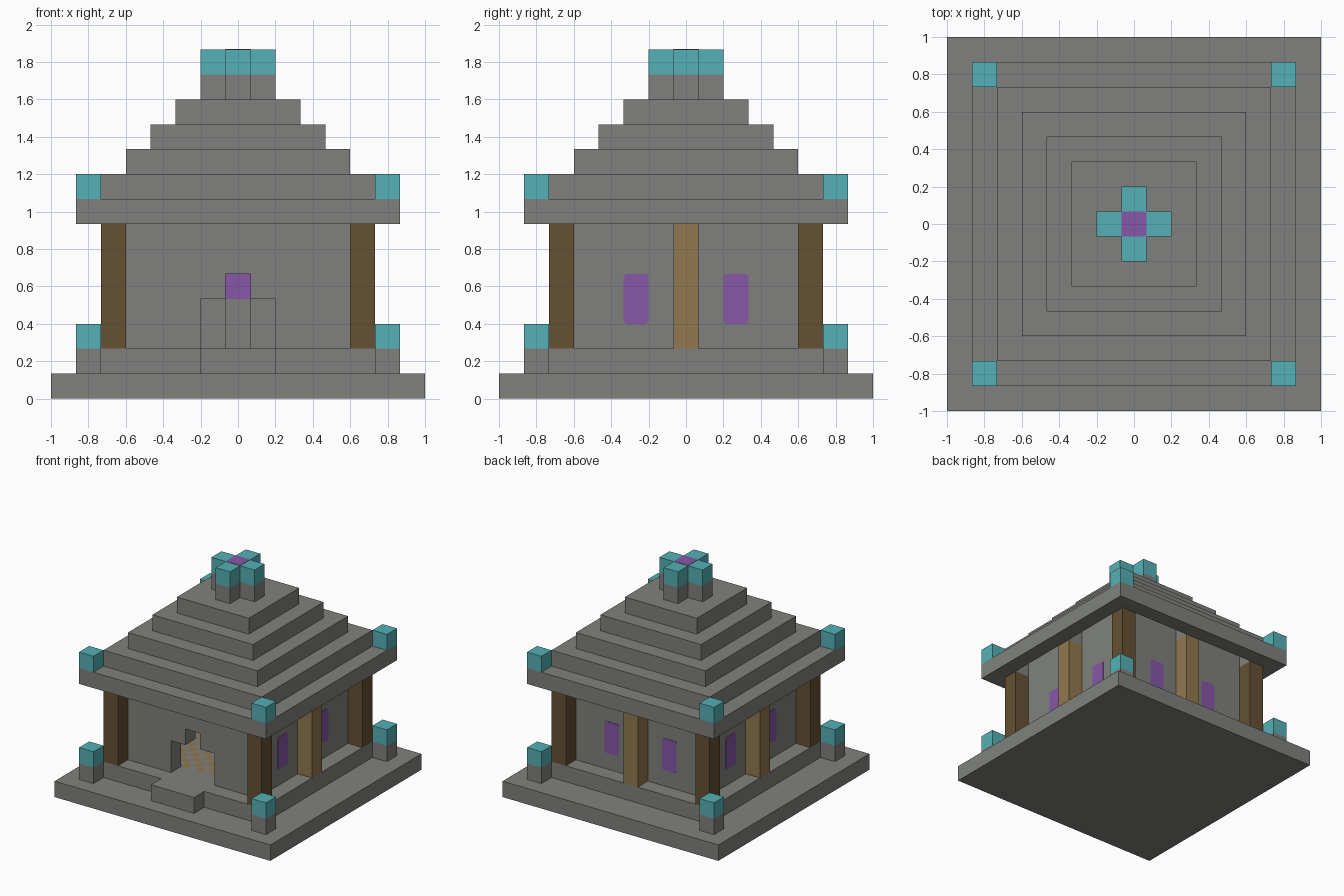
import bpy
import bmesh

default = bpy.data.objects.get("Cube")
if default:
    bpy.data.objects.remove(default)

U = 2 / 15  # one building block


def material(name, r, g, b):
    m = bpy.data.materials.new(name)
    m.use_nodes = True
    m.diffuse_color = (r, g, b, 1)
    bsdf = next(n for n in m.node_tree.nodes if n.type == 'BSDF_PRINCIPLED')
    bsdf.inputs["Base Color"].default_value = (r, g, b, 1)
    bsdf.inputs["Roughness"].default_value = 0.9
    return m


stone = material("grey stone", 0.216, 0.222, 0.205)
teal = material("teal copper", 0.09, 0.44, 0.465)
purple = material("purple glass", 0.24, 0.095, 0.385)
dark_wood = material("dark wood", 0.130, 0.082, 0.033)
light_wood = material("light wood", 0.285, 0.188, 0.077)


def finish(name, bm, *mats):
    bmesh.ops.recalc_face_normals(bm, faces=bm.faces)
    mesh = bpy.data.meshes.new(name)
    bm.to_mesh(mesh)
    bm.free()
    for m in mats:
        mesh.materials.append(m)
    obj = bpy.data.objects.new(name, mesh)
    bpy.context.collection.objects.link(obj)
    return obj


def box(name, x, y, z, mat):
    """Box from (low, high) ranges given in blocks."""
    bm = bmesh.new()
    bmesh.ops.create_cube(bm, size=1)
    for v in bm.verts:
        v.co = [U * (r[0] + r[1]) / 2 + c * U * (r[1] - r[0])
                for r, c in zip((x, y, z), v.co)]
    return finish(name, bm, mat)


def tier(name, half, z, height=1, mat=stone):
    return box(name, (-half, half), (-half, half), (z, z + height), mat)


def prism(name, outline, depth, place, mat):
    """Extrude a flat outline; place maps (a, b, d) blocks to x, y, z."""
    bm = bmesh.new()
    loops = [[bm.verts.new([U * c for c in place(a, b, d)]) for a, b in outline]
             for d in depth]
    bm.faces.new(loops[0])
    bm.faces.new(loops[1])
    for i in range(len(outline)):
        j = (i + 1) % len(outline)
        bm.faces.new((loops[0][i], loops[0][j], loops[1][j], loops[1][i]))
    return finish(name, bm, mat)


def clipped(a0, a1, b0, b1, c=0.1):
    """Rectangle with small clipped corners."""
    return [(a0 + c, b0), (a1 - c, b0), (a1, b0 + c), (a1, b1 - c),
            (a1 - c, b1), (a0 + c, b1), (a0, b1 - c), (a0, b0 + c)]


# Foundation, platform and entrance step
tier("foundation", 7.5, 0)
tier("platform", 5.5, 1)
box("entrance_step", (-1.5, 1.5), (-6.5, -5.5), (1, 2), stone)

# Patterned floor of the room
bm = bmesh.new()
bmesh.ops.create_grid(bm, x_segments=14, y_segments=14, size=3.5 * U)
for f in bm.faces:
    c = f.calc_center_median() / (U / 2)
    f.material_index = (int(c.x + 20) + int(c.y + 20)) % 2
    for_up = f.normal.z
floor = finish("room_floor", bm, light_wood, stone)
floor.location.z = 2 * U + 0.003

# Walls, with a stepped doorway in the front one
half_arch = [(4.5, 2), (4.5, 8), (-4.5, 8), (-4.5, 2)]
doorway = [(-1.5, 2), (-1.5, 4), (-0.5, 4), (-0.5, 5),
           (0.5, 5), (0.5, 4), (1.5, 4), (1.5, 2)]
prism("front_wall", half_arch + doorway, (-4.5, -3.5),
      lambda a, b, d: (a, d, b), stone)
box("back_wall", (-4.5, 4.5), (3.5, 4.5), (2, 8), stone)
for side, s in (("left", 1), ("right", -1)):
    box(side + "_wall", sorted((3.5 * s, 4.5 * s)), (-3.5, 3.5), (2, 8), stone)

# Altar inside, seen through the doorway
box("altar", (-0.5, 0.5), (-0.5, 0.5), (2, 4), stone)
box("altar_light", (-0.5, 0.5), (-0.5, 0.5), (4, 5), purple)

# Parts repeated at the four corners
for sx in (-1, 1):
    for sy in (-1, 1):
        tag = ("front" if sy < 0 else "back") + ("_left" if sx > 0 else "_right")
        px, py = sorted((4.5 * sx, 5.5 * sx)), sorted((4.5 * sy, 5.5 * sy))
        ox, oy = sorted((5.5 * sx, 6.5 * sx)), sorted((5.5 * sy, 6.5 * sy))
        box(tag + "_pillar", px, py, (2, 7), dark_wood)
        box(tag + "_pillar_cap", px, py, (7, 8), stone)
        box(tag + "_post", ox, oy, (1, 2), stone)
        box(tag + "_post_top", ox, oy, (2, 3), teal)
        box(tag + "_eave_ornament", ox, oy, (8, 9), teal)

# Middle pillars and window panes on the left, right and back
mid = (-0.5, 0.5)
sides = (("left", lambda a, b, d: (d, a, b)),
         ("right", lambda a, b, d: (-d, a, b)),
         ("back", lambda a, b, d: (a, d, b)))
square = [(-0.5, 0), (0.5, 0), (0.5, 1), (-0.5, 1)]
for side, place in sides:
    log = [(a, 2 + 5 * b) for a, b in square]
    prism(side + "_middle_pillar", log, (4.5, 5.5), place, light_wood)
    cap = [(a, 7 + b) for a, b in square]
    prism(side + "_middle_cap", cap, (4.5, 5.5), place, stone)
    for n, a in enumerate((-2.5, 1.5)):
        prism(f"{side}_window_{n + 1}", clipped(a, a + 1, 3, 5),
              (4.5, 4.53), place, purple)

# Eave ring with an open groove behind it, then the stepped roof
for s, tag in ((-1, "front"), (1, "back")):
    box(tag + "_eave", (-6.5, 6.5), sorted((5.5 * s, 6.5 * s)), (7, 8), stone)
for s, tag in ((-1, "right"), (1, "left")):
    box(tag + "_eave", sorted((5.5 * s, 6.5 * s)), (-5.5, 5.5), (7, 8), stone)
for n, half in enumerate((5.5, 4.5, 3.5, 2.5)):
    tier(f"roof_tier_{n + 1}", half, 8 + n)

# Cross-shaped finial with a glass centre
cross = [(-0.5, -1.5), (0.5, -1.5), (0.5, -0.5), (1.5, -0.5), (1.5, 0.5), (0.5, 0.5),
         (0.5, 1.5), (-0.5, 1.5), (-0.5, 0.5), (-1.5, 0.5), (-1.5, -0.5), (-0.5, -0.5)]
upright = lambda a, b, d: (a, b, d)
prism("finial_base", cross, (12, 13), upright, stone)
prism("finial_top", cross, (13, 14), upright, teal)
prism("finial_glass", clipped(-0.5, 0.5, -0.5, 0.5, 0.06), (14, 14.02), upright, purple)
